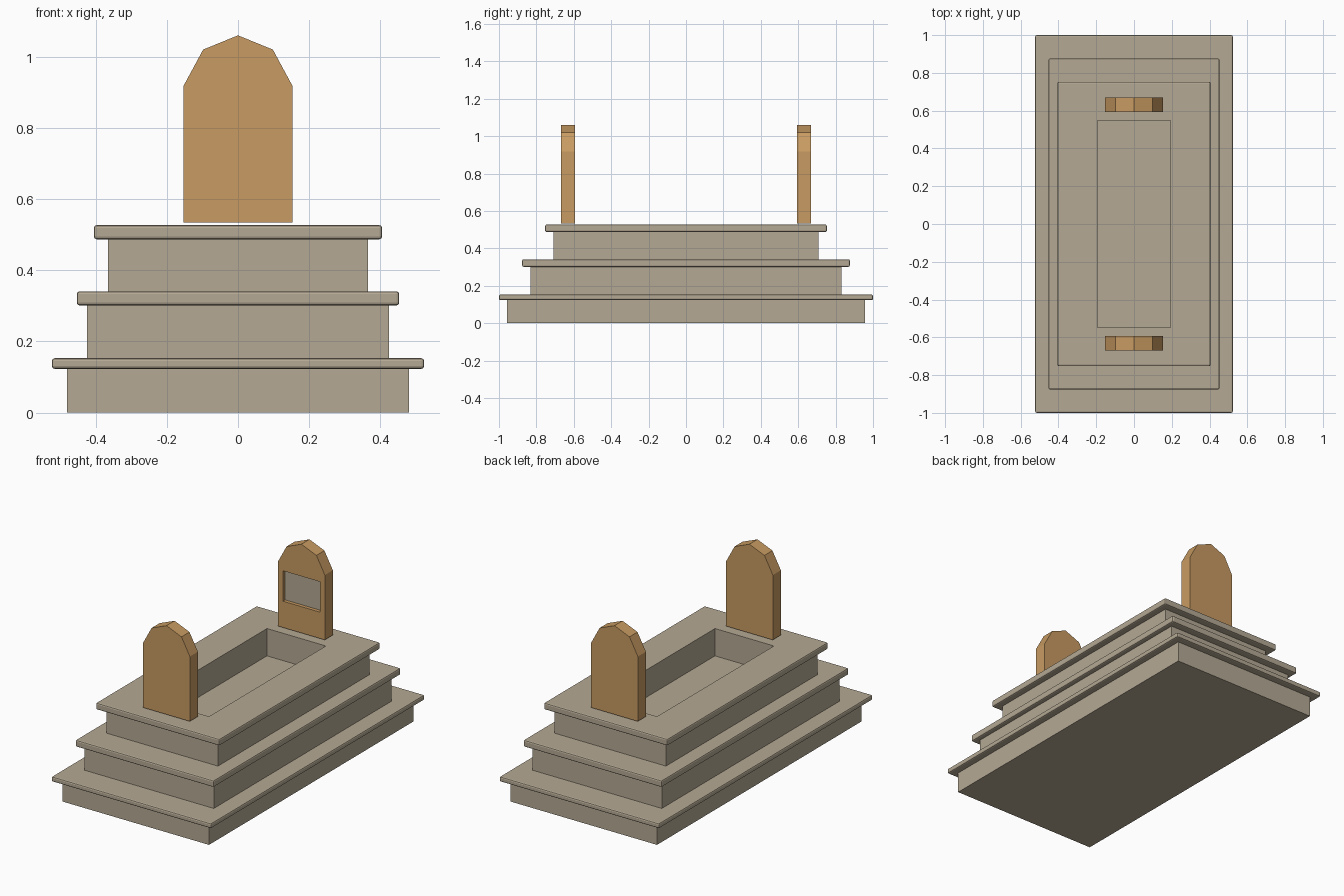
import bpy, bmesh

if "Cube" in bpy.data.objects:
    bpy.data.objects.remove(bpy.data.objects["Cube"])


def material(name, rgb):
    m = bpy.data.materials.new(name)
    m.diffuse_color = (*rgb, 1.0)
    m.use_nodes = True
    m.node_tree.nodes["Principled BSDF"].inputs["Base Color"].default_value = m.diffuse_color
    return m


STONE = material("beige_stone", (0.462, 0.397, 0.296))
OCHRE = material("ochre_stone", (0.578, 0.328, 0.122))


def add_object(name, bm, mats):
    bmesh.ops.recalc_face_normals(bm, faces=bm.faces)
    mesh = bpy.data.meshes.new(name)
    bm.to_mesh(mesh)
    bm.free()
    for m in mats:
        mesh.materials.append(m)
    ob = bpy.data.objects.new(name, mesh)
    bpy.context.collection.objects.link(ob)
    return ob


def box(name, x, y, z0, z1, mats, bevel=0.0):
    """Box centred on the z axis with half sizes x, y."""
    bm = bmesh.new()
    bmesh.ops.create_cube(bm, size=1)
    for v in bm.verts:
        v.co = (v.co.x * 2 * x, v.co.y * 2 * y, z0 if v.co.z < 0 else z1)
    if bevel:
        bmesh.ops.bevel(bm, geom=bm.edges[:], offset=bevel, segments=2,
                        profile=0.5, affect='EDGES')
    return add_object(name, bm, mats)


def cut(ob, cutter):
    mod = ob.modifiers.new("cut", 'BOOLEAN')
    mod.operation = 'DIFFERENCE'
    mod.solver = 'EXACT'
    mod.object = cutter
    bpy.context.view_layer.objects.active = ob
    bpy.ops.object.modifier_apply(modifier=mod.name)


# Three stepped tiers: block half sizes, slab half sizes, heights
tiers = [
    ("lower", 0.480, 0.957, 0.523, 1.000, 0.000, 0.123, 0.153),
    ("middle", 0.424, 0.832, 0.453, 0.876, 0.153, 0.301, 0.341),
    ("upper", 0.365, 0.709, 0.405, 0.753, 0.341, 0.487, 0.527),
]
parts = {}
for name, bx, by, sx, sy, z0, z1, z2 in tiers:
    parts[name] = (box(name + "_block", bx, by, z0, z1, [STONE]),
                   box(name + "_slab", sx, sy, z1, z2, [STONE], 0.008))

# Planting recess sunk through the upper tier
cutter = box("recess_cutter", 0.193, 0.547, 0.365, 0.70, [STONE])
for ob in parts["upper"]:
    cut(ob, cutter)
bpy.data.objects.remove(cutter)

# Upright stones: extruded faceted arch profile
half = [(0.153, 0.534), (0.153, 0.918), (0.098, 1.02)]
profile = half + [(0, 1.06)] + [(-x, z) for x, z in reversed(half)]


def upright(name, y0, y1):
    bm = bmesh.new()
    face = bm.faces.new([bm.verts.new((x, y0, z)) for x, z in profile])
    ext = bmesh.ops.extrude_face_region(bm, geom=[face])
    for v in ext["geom"]:
        if isinstance(v, bmesh.types.BMVert):
            v.co.y = y1
    return add_object(name, bm, [OCHRE])


upright("foot_stone", -0.669, -0.594)
head = upright("head_stone", 0.594, 0.669)

# Inset panel on the inner face of the head stone
cutter = box("panel_cutter", 0.121, 0.619, 0.69, 0.87, [OCHRE])
cut(head, cutter)
bpy.data.objects.remove(cutter)
panel = box("inset_panel", 0.121, 0.002, 0.69, 0.87, [STONE])
panel.location.y = 0.617
